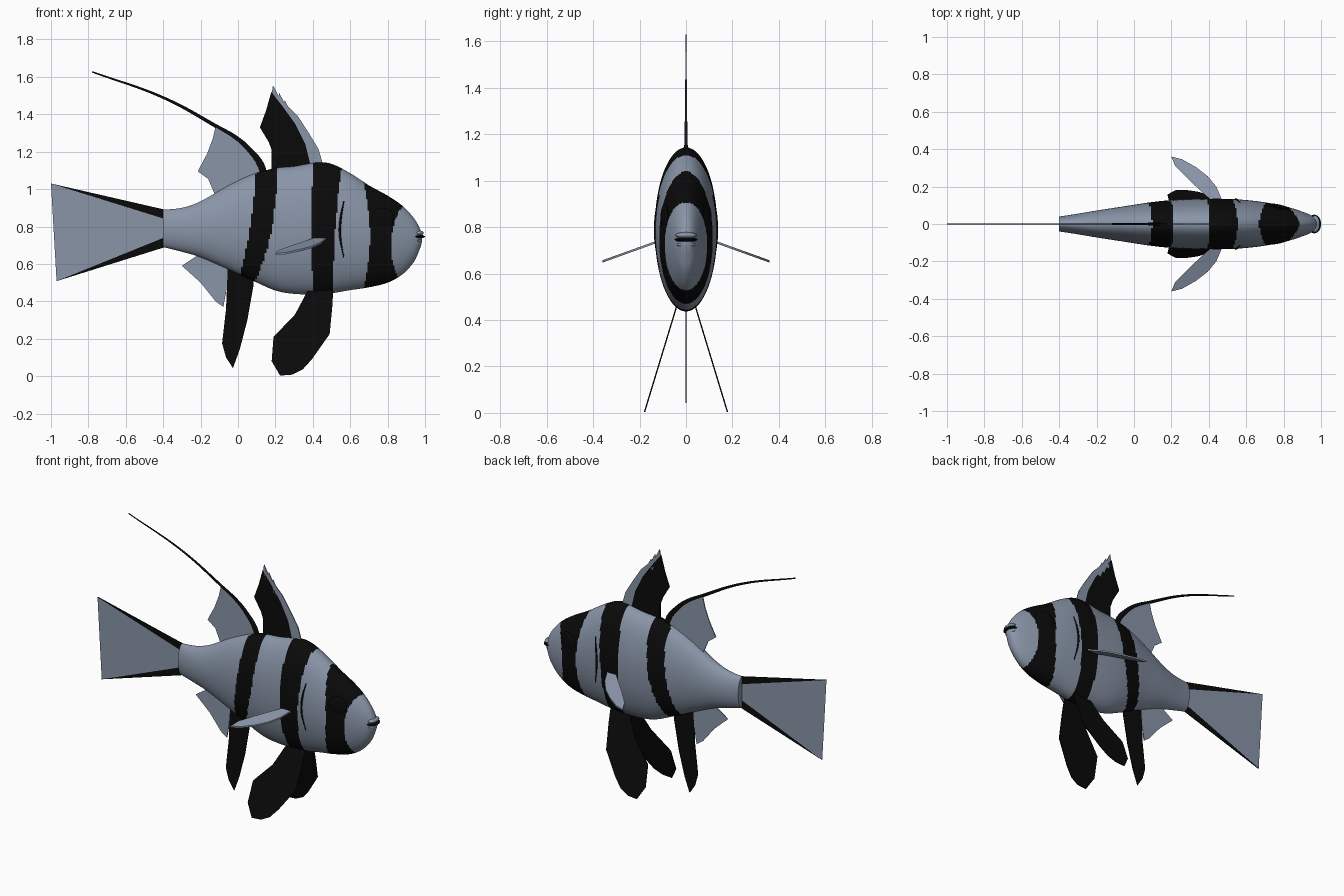
import bpy, bmesh, math
from mathutils import Vector

default_cube = bpy.data.objects.get("Cube")
if default_cube:
    bpy.data.objects.remove(default_cube)


def make_material(name, colour):
    mat = bpy.data.materials.new(name)
    mat.use_nodes = True
    mat.diffuse_color = (*colour, 1)
    shader = next(n for n in mat.node_tree.nodes if n.type == 'BSDF_PRINCIPLED')
    shader.inputs["Base Color"].default_value = (*colour, 1)
    shader.inputs["Roughness"].default_value = 0.7
    return mat


SILVER = make_material("silver_blue", (0.25, 0.3, 0.39))
BLACK = make_material("black", (0.003, 0.003, 0.003))


def finish(name, bm, materials, smooth=False):
    bmesh.ops.recalc_face_normals(bm, faces=bm.faces)
    mesh = bpy.data.meshes.new(name)
    bm.to_mesh(mesh)
    bm.free()
    obj = bpy.data.objects.new(name, mesh)
    bpy.context.collection.objects.link(obj)
    for mat in materials:
        mesh.materials.append(mat)
    if smooth:
        bpy.ops.object.select_all(action='DESELECT')
        obj.select_set(True)
        bpy.context.view_layer.objects.active = obj
        bpy.ops.object.shade_smooth_by_angle(angle=math.radians(40))
    return obj


# Body stations from tail root to snout: x, top, bottom, half width
STATIONS = [
    (-.4, .89, .69, .04), (-.3, .9, .665, .055), (-.2, .935, .635, .072),
    (-.05, 1.02, .57, .095), (.08, 1.08, .51, .115), (.2, 1.112, .458, .128),
    (.3, 1.122, .44, .133), (.42, 1.142, .437, .135), (.5, 1.135, .443, .134),
    (.6, 1.085, .46, .128), (.7, 1.02, .475, .116), (.8, .965, .5, .097),
    (.88, .91, .545, .073), (.94, .845, .61, .05), (.972, .79, .68, .03),
    (.984, .75, .72, .012),
]


def station(i, t):
    """Smooth blend between station i and the next one."""
    last = len(STATIONS) - 1
    a, b, c, d = [Vector(STATIONS[min(max(k, 0), last)]) for k in range(i - 1, i + 3)]
    return b + (c - a) * t / 2 + (a - b * 2.5 + c * 2 - d / 2) * t**2 \
        + (b * 3 - a - c * 3 + d) * t**3 / 2


def skin(x, z):
    """Half width of the body at a point in side view."""
    i = max(k for k in range(len(STATIONS) - 1) if STATIONS[k][0] <= x)
    t = (x - STATIONS[i][0]) / (STATIONS[i + 1][0] - STATIONS[i][0])
    _, top, low, wide = station(i, t)
    h = (2 * z - top - low) / (top - low)
    return wide * math.sqrt(max(0, 1 - h * h))


# Black bands: rear and front edge, each at belly, middle and back
BANDS = [((.01, .065, .096), (.09, .18, .21)),
         ((.4, .395, .4), (.51, .52, .555)),
         ((.67, .705, .67), (.855, .82, .885))]


def band_edge(edge, h):
    low, mid, top = edge
    return mid + (top - low) / 2 * h + ((top + low) / 2 - mid) * h * h


def build_body():
    bm = bmesh.new()
    sides, steps = 72, 12
    samples = [station(i, s / steps) for i in range(len(STATIONS) - 1) for s in range(steps)]
    samples.append(Vector(STATIONS[-1]))
    rings = []
    for x, top, low, wide in samples:
        ring = []
        for k in range(sides):
            a = math.tau * k / sides
            ring.append(bm.verts.new((x, wide * math.cos(a),
                                      (top + low) / 2 + (top - low) / 2 * math.sin(a))))
        rings.append(ring)
    for n in range(len(rings) - 1):
        x = (samples[n][0] + samples[n + 1][0]) / 2
        for k in range(sides):
            j = (k + 1) % sides
            face = bm.faces.new((rings[n][k], rings[n][j], rings[n + 1][j], rings[n + 1][k]))
            h = math.sin(math.tau * (k + .5) / sides)
            face.material_index = int(any(
                band_edge(rear, h) < x < band_edge(front, h) for rear, front in BANDS))
    bm.faces.new(rings[0])
    bm.faces.new(rings[-1])
    finish("body", bm, [SILVER, BLACK], True)


build_body()


def fin(name, outline, mat, place=lambda x, z: (x, 0, z), thick=(0, .003, 0)):
    """Thin plate from an outline; place() lifts it into space."""
    bm = bmesh.new()
    offset = Vector(thick)
    front, back = [[bm.verts.new(Vector(place(*p)) + offset * s) for p in outline]
                   for s in (-1, 1)]
    bm.faces.new(front)
    bm.faces.new(back[::-1])
    for i in range(len(outline)):
        j = (i + 1) % len(outline)
        bm.faces.new((front[i], back[i], back[j], front[j]))
    bmesh.ops.triangulate(bm, faces=[f for f in bm.faces if len(f.verts) > 4])
    return finish(name, bm, [mat])


# Forked tail with black outer edges
UPPER_TIP, LOWER_TIP, NOTCH = (-1, 1.03), (-.97, .508), (-.48, .77)
fin("tail_upper_edge", [UPPER_TIP, (-.39, .84), (-.39, .89)], BLACK)
fin("tail_lower_edge", [LOWER_TIP, (-.39, .69), (-.39, .743)], BLACK)
fin("tail_web", [UPPER_TIP, NOTCH, LOWER_TIP, (-.39, .743), (-.39, .84)], SILVER)

# Front dorsal fin: black blade, silver leading edge and ragged tip
fin("front_dorsal_blade", [(.18, 1.06), (.19, 1.18), (.165, 1.25), (.117, 1.33), (.15, 1.42),
                           (.178, 1.52), (.24, 1.44), (.305, 1.35), (.36, 1.24), (.4, 1.08)], BLACK)
fin("front_dorsal_edge", [(.24, 1.44), (.27, 1.44), (.32, 1.39), (.385, 1.29), (.43, 1.215),
                          (.47, 1.08), (.4, 1.08), (.36, 1.24), (.305, 1.35)], SILVER)
for n, (x, z) in enumerate([(.187, 1.555), (.22, 1.515), (.25, 1.475)]):
    fin(f"dorsal_spike_{n + 1}", [(x, z), (x + .045, z - .085), (x + .015, z - .105),
                                  (x - .008, z - .05)], SILVER)

# Rear dorsal web
fin("rear_dorsal_web", [(-.12, 1.335), (-.135, 1.27), (-.165, 1.19), (-.215, 1.095),
                        (-.16, 1.055), (-.115, .95), (.14, 1.06), (.12, 1.13),
                        (.064, 1.21), (0, 1.27)], SILVER)

# Anal fins
fin("anal_fin_front", [(-.053, .62), (.085, .56), (.082, .48), (.05, .3), (.01, .145),
                       (-.027, .043), (-.064, .1), (-.085, .175), (-.064, .36)], BLACK)
fin("anal_fin_rear", [(-.3, .59), (-.18, .67), (-.05, .62), (-.062, .46), (-.078, .37),
                      (-.12, .4), (-.2, .5)], SILVER)

# Paired fins
PELVIC = [(.39, .49), (.51, .49), (.505, .38), (.49, .225), (.395, .09), (.345, .035),
          (.29, .008), (.225, .003), (.18, .08), (.19, .21), (.305, .33)]
PECTORAL = [(.2, .36), (.255, .347), (.33, .305), (.395, .255), (.44, .2), (.475, .12),
            (.42, .12), (.37, .165), (.3, .23), (.22, .31)]
for side, s in (("left", 1), ("right", -1)):
    fin(f"{side}_pelvic_fin", PELVIC, BLACK,
        lambda x, z: (x, s * (.04 + (.46 - z) * .304), z))
    fin(f"{side}_pectoral_fin", PECTORAL, SILVER,
        lambda x, y: (x, s * y, .735 - (y - .13) * .36), (0, 0, .005))


def strand(name, points, radii, mat, flat=1):
    """Tapered tube through the points."""
    curve = bpy.data.curves.new(name, 'CURVE')
    curve.dimensions = '3D'
    curve.bevel_depth = 1
    curve.bevel_resolution = 2
    curve.use_fill_caps = True
    spline = curve.splines.new('BEZIER')
    spline.bezier_points.add(len(points) - 1)
    for bp, p, r in zip(spline.bezier_points, points, radii):
        bp.co, bp.radius = p, r
        bp.handle_left_type = bp.handle_right_type = 'AUTO'
    curve.materials.append(mat)
    obj = bpy.data.objects.new(name, curve)
    obj.scale.y = flat
    bpy.context.collection.objects.link(obj)


# Long trailing dorsal filament
strand("dorsal_filament", [(.14, 0, 1.06), (.12, 0, 1.13), (.064, 0, 1.205), (0, 0, 1.265),
                           (-.12, 0, 1.338), (-.39, 0, 1.485), (-.78, 0, 1.627)],
       [.02, .02, .016, .013, .01, .007, .004], BLACK, .4)


def ellipsoid(name, centre, size, mat, turn=0):
    bm = bmesh.new()
    bmesh.ops.create_uvsphere(bm, u_segments=24, v_segments=14, radius=1)
    bmesh.ops.scale(bm, vec=size, verts=bm.verts)
    obj = finish(name, bm, [mat], True)
    obj.location = centre
    obj.rotation_euler.z = turn


# Eyes and gill slits
for side, s in (("left", 1), ("right", -1)):
    ellipsoid(f"{side}_eye", (.775, s * skin(.775, .84), .84), (.06, .012, .06), BLACK, -.22 * s)
    slit = [(.566, .935), (.55, .85), (.545, .76), (.565, .635)]
    strand(f"{side}_gill_slit", [(x, s * skin(x, z), z) for x, z in slit],
           [.003, .006, .006, .003], BLACK)

# Mouth: two lips with a dark gape between them
ellipsoid("upper_lip", (.968, 0, .765), (.025, .045, .014), SILVER)
ellipsoid("lower_lip", (.962, 0, .725), (.022, .04, .012), SILVER)
ellipsoid("mouth_gape", (.964, 0, .746), (.036, .05, .01), BLACK)
